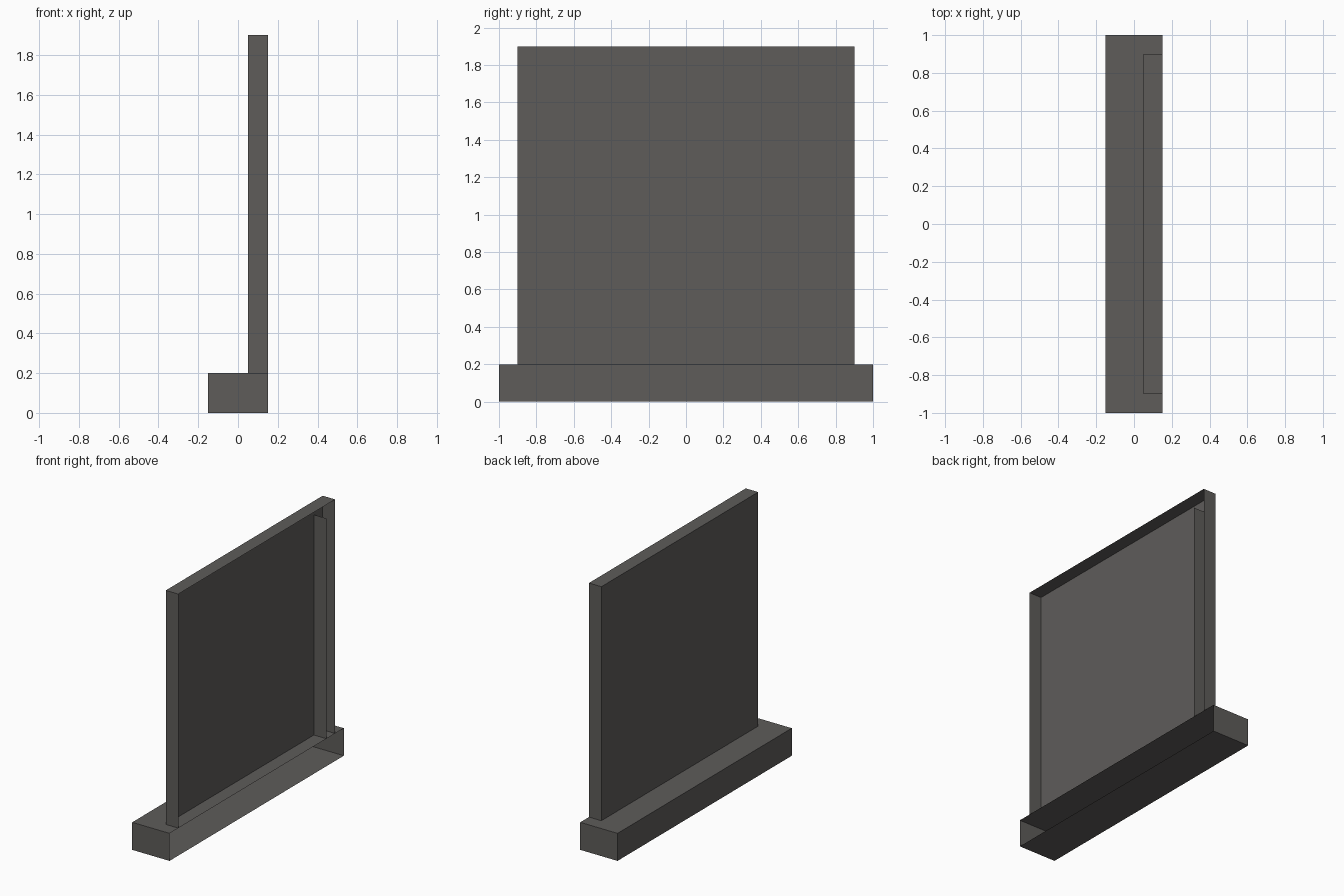
import bpy
import bmesh
from mathutils import Vector

# Remove the default cube
cube = bpy.data.objects.get("Cube")
if cube:
    bpy.data.objects.remove(cube, do_unlink=True)

# Single warm dark grey
grey = bpy.data.materials.new("dark_grey")
grey.use_nodes = True
colour = (0.112, 0.107, 0.102, 1)
grey.diffuse_color = colour
shader = grey.node_tree.nodes["Principled BSDF"]
shader.inputs["Base Color"].default_value = colour
shader.inputs["Roughness"].default_value = 0.9


def shell(name, low, high, open_sides):
    """Thin box shell between two corners, without the sides listed."""
    low, high = Vector(low), Vector(high)
    bm = bmesh.new()
    bmesh.ops.create_cube(bm, size=1)
    bm.normal_update()
    removed = [f for f in bm.faces
               if any(f.normal.dot(Vector(d)) > 0.9 for d in open_sides)]
    bmesh.ops.delete(bm, geom=removed, context='FACES')
    bmesh.ops.scale(bm, vec=high - low, verts=bm.verts)
    bmesh.ops.translate(bm, vec=(low + high) / 2, verts=bm.verts)
    mesh = bpy.data.meshes.new(name)
    bm.to_mesh(mesh)
    bm.free()
    mesh.materials.append(grey)
    obj = bpy.data.objects.new(name, mesh)
    bpy.context.collection.objects.link(obj)
    return obj


LEFT, RIGHT = (1, 0, 0), (-1, 0, 0)
FRONT, BACK = (0, -1, 0), (0, 1, 0)
UP, DOWN = (0, 0, 1), (0, 0, -1)

# Low plinth, open along its left side
shell("base", (-0.15, -1, 0), (0.15, 1, 0.2), [LEFT])

# Upright wall, hollow and open on the same side
shell("wall_panel", (0.05, -0.9, 0.2), (0.15, 0.9, 1.9), [LEFT, DOWN])

# Single upright sheet inside the wall near the back end
shell("inner_partition", (0.05, 0.8, 0.2), (0.15, 0.81, 1.8),
      [LEFT, RIGHT, UP, DOWN, BACK])
